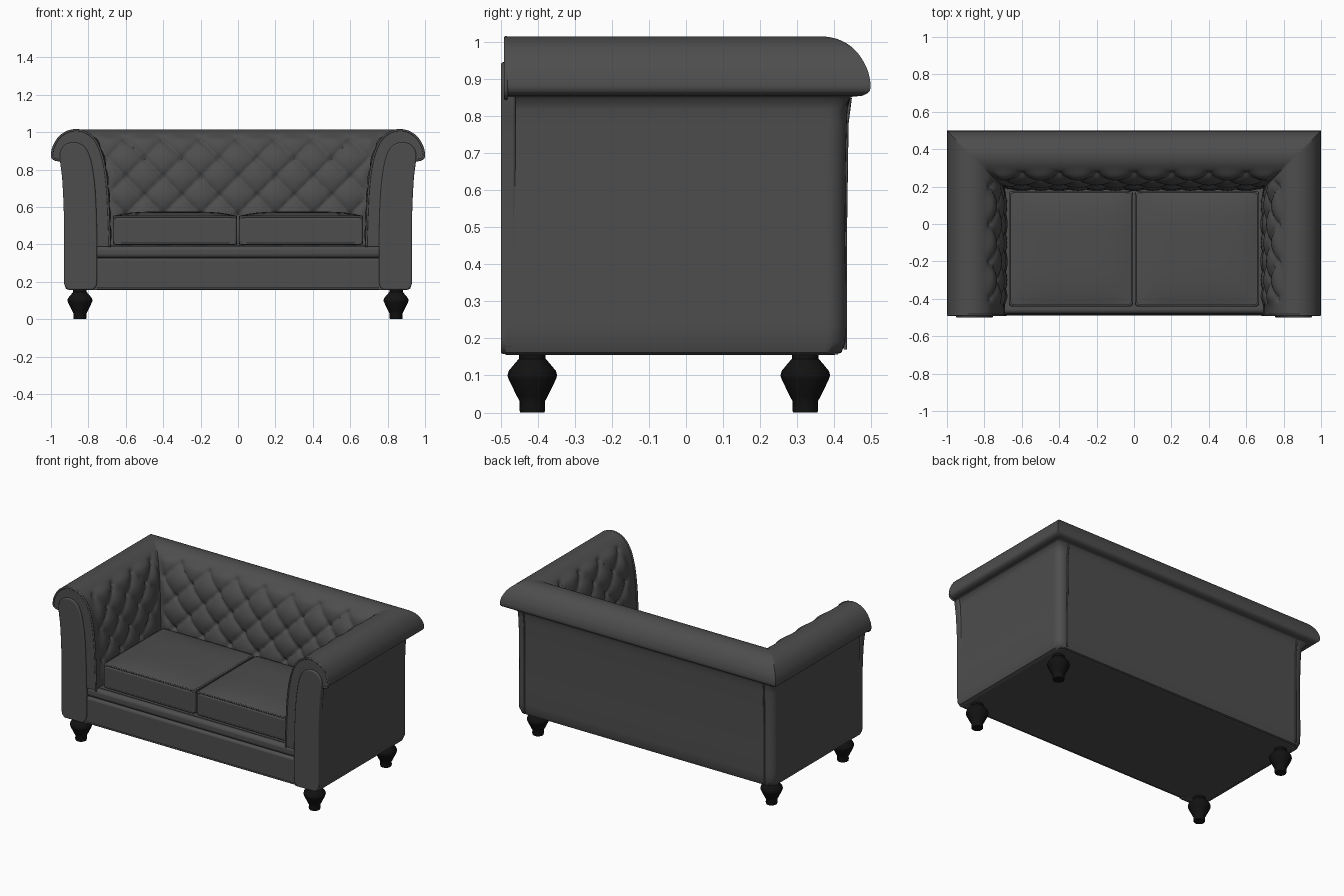
import bpy, bmesh, math
from mathutils import Vector

if "Cube" in bpy.data.objects:
    bpy.data.objects.remove(bpy.data.objects["Cube"])


def material(name, c):
    m = bpy.data.materials.new(name)
    m.diffuse_color = (c, c, c, 1)
    m.use_nodes = True
    m.node_tree.nodes["Principled BSDF"].inputs["Base Color"].default_value = m.diffuse_color
    return m


LEATHER = material("dark_leather", 0.075)
WOOD = material("black_wood", 0.006)


def finish(name, bm, mat=LEATHER, bevel=0, segs=3, mirror=False, angle=40):
    bmesh.ops.recalc_face_normals(bm, faces=bm.faces)
    me = bpy.data.meshes.new(name)
    bm.to_mesh(me)
    bm.free()
    me.materials.append(mat)
    ob = bpy.data.objects.new(name, me)
    bpy.context.collection.objects.link(ob)
    bpy.ops.object.select_all(action='DESELECT')
    ob.select_set(True)
    bpy.context.view_layer.objects.active = ob
    bpy.ops.object.shade_smooth_by_angle(angle=math.radians(angle))
    if bevel:
        b = ob.modifiers.new("bevel", 'BEVEL')
        b.width, b.segments, b.limit_method = bevel, segs, 'ANGLE'
        b.angle_limit = math.radians(50)
    if mirror:
        m = ob.modifiers.new("mirror", 'MIRROR')
        m.use_clip = True
    return ob


def spline(pts, step):
    """Catmull-Rom through open 2D points; step(point) gives sample spacing."""
    P = [Vector(p) for p in pts]
    out = []
    for i in range(len(P) - 1):
        a, b, c, d = P[max(i - 1, 0)], P[i], P[i + 1], P[min(i + 2, len(P) - 1)]
        L = (c - b).length
        ta = (c - a) * L / max((c - b).length + (b - a).length, 1e-6)
        tb = (d - b) * L / max((d - c).length + (c - b).length, 1e-6)
        n = max(1, math.ceil(L / step(b)))
        for k in range(n):
            t = k / n
            out.append(b * (2*t**3 - 3*t*t + 1) + ta * (t**3 - 2*t*t + t)
                       + c * (3*t*t - 2*t**3) + tb * (t**3 - t*t))
    return out + [P[-1]]


def smooth(t):
    t = min(1, max(0, t))
    return t * t * (3 - 2 * t)


def box(bm, x0, x1, y0, y1, z0, z1):
    vs = bmesh.ops.create_cube(bm, size=1)["verts"]
    for v in vs:
        v.co = (x0 + (v.co.x + .5) * (x1 - x0), y0 + (v.co.y + .5) * (y1 - y0),
                z0 + (v.co.z + .5) * (z1 - z0))
    return vs


def tube(name, pts, r, cyclic, mirror=True):
    cu = bpy.data.curves.new(name, 'CURVE')
    cu.dimensions, cu.bevel_depth, cu.bevel_resolution = '3D', r, 2
    cu.use_fill_caps = True
    sp = cu.splines.new('POLY')
    sp.points.add(len(pts) - 1)
    for p, q in zip(sp.points, pts):
        p.co = (*q, 1)
    sp.use_cyclic_u = cyclic
    cu.materials.append(LEATHER)
    ob = bpy.data.objects.new(name, cu)
    bpy.context.collection.objects.link(ob)
    if mirror:
        ob.modifiers.new("mirror", 'MIRROR')
    return ob


# Arms and back: one rolled profile (inset from outline, height) mitred round the corner
PROFILE = [(.10, .155), (.08, .162), (.07, .19), (.07, .5), (.066, .78), (.056, .85),
           (.025, .855), (.004, .868), (.002, .89), (.012, .93), (.04, .975), (.08, 1.004),
           (.13, 1.015), (.18, 1.004), (.225, .97), (.258, .91), (.282, .82),
           (.297, .7), (.305, .55), (.31, .39)]
prof = spline(PROFILE, lambda p: .011 if p.x > .17 else (.012 if p.y > .84 else .05))
FRONT = -.488


def tuft(u, z):
    """Diamond quilting: puffed pads, creases and deep button points."""
    a, b = (u / .2 + z / .2) / 1, (u / .2 - z / .2) / 1
    a, b = a + .2, b - .2
    sa, sb = abs(math.sin(math.pi * a)), abs(math.sin(math.pi * b))
    return .026 * (sa * sb) ** .45 - .010 - .014 * math.exp(-(sa * sa + sb * sb) * 9)


def station(run, t, i):
    p = prof[i]
    d, z = p
    along = (FRONT + t * (.5 - d - FRONT)) if run == 0 else (1 - t) * (1 - d)
    s = (.5 - d if run == 0 else 1 - d) - along
    if d > .17 and z < 1:
        tan = (prof[min(i + 1, len(prof) - 1)] - prof[i - 1]).normalized()
        mask = smooth((.995 - z) / .05) * smooth(s / .05)
        if run == 0:
            mask *= smooth((along + .45) / .07)
        h = tuft(along, z) * mask
        d, z = d - tan.y * h, z + tan.x * h
    inset = 0
    r = .05
    if p.x < .12 and p.y < .84 and s < r:
        th = math.pi / 4 * (1 - s / r)
        along += s - r + r * math.sin(th)
        inset = r - r * math.cos(th)
    return (1 - d - inset, along, z) if run == 0 else (along, .5 - d - inset, z)


bm = bmesh.new()
stations = [(0, k / 72) for k in range(73)] + [(1, k / 80) for k in range(1, 81)]
rows = [[bm.verts.new(station(r, t, i)) for i in range(len(prof))] for r, t in stations]
for A, B in zip(rows, rows[1:]):
    for i in range(len(prof) - 1):
        bm.faces.new((A[i], A[i + 1], B[i + 1], B[i]))
tail = [bm.verts.new((.755, FRONT, z)) for z in (.39, .155)]
bm.faces.new(rows[0] + tail)
finish("rolled_arms_and_back", bm, mirror=True, angle=50)

# Front facing panel of each arm
POST = [(.775, .158), (.758, .178), (.753, .22), (.755, .5), (.764, .7), (.78, .82), (.80, .89),
        (.83, .93), (.875, .946), (.918, .936), (.945, .908), (.953, .87), (.94, .75),
        (.931, .55), (.93, .22), (.926, .178), (.908, .158)]
outline = spline(POST, lambda p: .015)
bm = bmesh.new()
f = bm.faces.new([bm.verts.new((p.x, -.5, p.y)) for p in outline])
ext = bmesh.ops.extrude_face_region(bm, geom=[f])
bmesh.ops.translate(bm, vec=(0, .04, 0),
                    verts=[g for g in ext["geom"] if isinstance(g, bmesh.types.BMVert)])
finish("arm_front_panel", bm, bevel=.007, mirror=True)

# Piping round the arm roll end, following the roll outline
edge = [(1 - p.x - .004, FRONT + .002, p.y - .004) for p in prof if p.y > .852 or p.x > .2]
tube("arm_roll_piping", edge, .006, False)

# Seat base and two front rails
bm = bmesh.new()
box(bm, -.9, .9, -.46, .41, .157, .36)
box(bm, -.72, .72, -.45, .3, .3, .395)
finish("seat_base", bm)
bm = bmesh.new()
box(bm, -.77, .77, -.486, -.42, .158, .328)
finish("lower_front_rail", bm, bevel=.014)
bm = bmesh.new()
box(bm, -.77, .77, -.480, -.40, .328, .392)
finish("upper_front_rail", bm, bevel=.022, segs=4)
tube("rail_bottom_piping", [(-.76, -.482, .163), (.76, -.482, .163)], .006, False, False)

# Pair of crowned seat cushions with piping
X0, X1, Y0, Y1 = .006, .668, -.44, .175
bm = bmesh.new()
bmesh.ops.create_cube(bm, size=2)
bmesh.ops.subdivide_edges(bm, edges=bm.edges, cuts=13, use_grid_fill=True)
for v in bm.verts:
    u, w, h = v.co
    z = .398 + (h + 1) / 2 * .154
    if h > .99:
        z += .024 * (1 - u ** 4) * (1 - w ** 4)
    v.co = ((X0 + X1) / 2 + u * (X1 - X0) / 2, (Y0 + Y1) / 2 + w * (Y1 - Y0) / 2, z)
finish("seat_cushion", bm, bevel=.014, mirror=False).modifiers.new("mirror", 'MIRROR')


def rounded_loop(z, inset, r=.022):
    pts = []
    for k, (cx, cy) in enumerate([(X1, Y1), (X0, Y1), (X0, Y0), (X1, Y0)]):
        sx, sy = (1 if cx == X1 else -1), (1 if cy == Y1 else -1)
        for j in range(6):
            a = math.pi / 2 * (k + j / 5)
            pts.append((cx - sx * (r + inset) + r * math.cos(a),
                        cy - sy * (r + inset) + r * math.sin(a), z))
    return pts


for label, z in (("top", .548), ("bottom", .404)):
    tube("cushion_piping_" + label, rounded_loop(z, .004), .0055, True)

# Vertical seams on the rear where side panels wrap round
tube("rear_seam_piping", [(.868, .43, .17), (.868, .43, .5), (.868, .434, .78), (.868, .443, .85)],
     .005, False)

# Turned legs
LEG = [(.033, 0), (.035, .008), (.034, .03), (.042, .045), (.064, .09), (.067, .1), (.064, .112),
       (.045, .135), (.036, .145), (.036, .17)]
N = 20
for tag, y in (("front", -.415), ("back", .322)):
    bm = bmesh.new()
    rings = [[bm.verts.new((.845 + r * math.cos(2 * math.pi * k / N),
                            y + r * math.sin(2 * math.pi * k / N), z)) for k in range(N)]
             for r, z in LEG]
    for A, B in zip(rings, rings[1:]):
        for k in range(N):
            bm.faces.new((A[k], A[(k + 1) % N], B[(k + 1) % N], B[k]))
    bm.faces.new(rings[0])
    bm.faces.new(rings[-1])
    finish(tag + "_leg", bm, WOOD, mirror=True)
